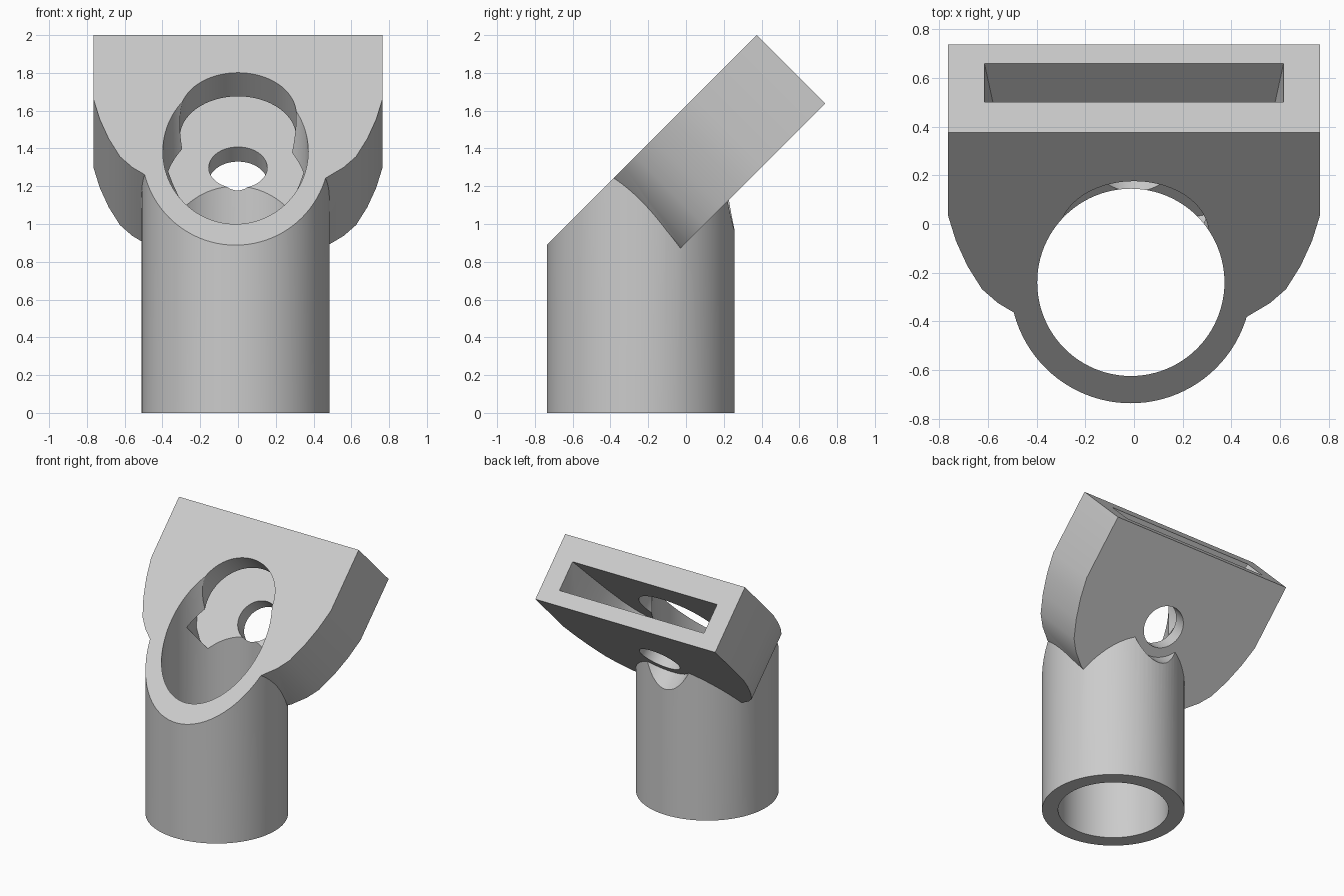
import bpy, bmesh, math
from mathutils import Matrix

cube = bpy.data.objects.get("Cube")
if cube:
    bpy.data.objects.remove(cube, do_unlink=True)

# Material
grey = bpy.data.materials.new("plain_grey")
grey.use_nodes = True
colour = (0.6, 0.6, 0.6, 1)
grey.diffuse_color = colour
grey.node_tree.nodes["Principled BSDF"].inputs["Base Color"].default_value = colour

# The head leans back: its local y runs up the slope, local z out of the front
TILT = Matrix.Rotation(math.radians(45), 4, 'X')
UPRIGHT = Matrix.Identity(4)


def prism(name, outline, low, high, frame=TILT):
    """Extrude a closed outline from low to high along the frame's z."""
    bm = bmesh.new()
    face = bm.faces.new([bm.verts.new((x, y, low)) for x, y in outline])
    grown = bmesh.ops.extrude_face_region(bm, geom=[face])["geom"]
    for v in grown:
        if isinstance(v, bmesh.types.BMVert):
            v.co.z = high
    bmesh.ops.recalc_face_normals(bm, faces=bm.faces)
    bm.transform(frame)
    mesh = bpy.data.meshes.new(name)
    bm.to_mesh(mesh)
    bm.free()
    mesh.materials.append(grey)
    obj = bpy.data.objects.new(name, mesh)
    bpy.context.collection.objects.link(obj)
    return obj


def circle(x, y, radius, count=96):
    steps = [math.tau * i / count for i in range(count)]
    return [(x + radius * math.cos(a), y + radius * math.sin(a)) for a in steps]


def mirrored(half):
    """Close a right-hand half outline, top to bottom centre, over x = 0."""
    return half + [(-x, y) for x, y in reversed(half) if x > 0]


def combine(target, other, operation):
    mod = target.modifiers.new(operation.lower(), 'BOOLEAN')
    mod.operation = operation
    mod.solver = 'EXACT'
    mod.object = other
    bpy.context.view_layer.objects.active = target
    bpy.ops.object.modifier_apply(modifier=mod.name)
    bpy.data.objects.remove(other, do_unlink=True)


TOP, FRONT, BACK = 1.68, 1.149, 0.636
HOLE_Y = 1.09
TUBE = (-0.013, -0.24)

# Upright tube, with the screw-head clearance cut in its back
body = prism("tilted_tube_bracket", circle(*TUBE, 0.497), 0, 1.9, UPRIGHT)
combine(body, prism("screw_clearance", circle(0, HOLE_Y, 0.225), 0.3, 0.75), 'DIFFERENCE')

# Tilted shield-shaped head
head = mirrored([(0.765, TOP), (0.765, 1.2), (0.732, 1.05), (0.685, 0.905),
                 (0.625, 0.77), (0.56, 0.69), (0.465, 0.61), (0.25, 0.5), (0, 0.45)])
combine(body, prism("head", head, BACK, FRONT + 0.1), 'UNION')

# Trim tube and head flush with the sloping front plane
trim = [(-2, -2), (2, -2), (2, 4), (-2, 4)]
combine(body, prism("front_trim", trim, FRONT, 4), 'DIFFERENCE')

# Tube bore, tapered slot, front opening and rear screw hole
slot = mirrored([(0.622, TOP + 0.04), (0.615, TOP), (0.58, 1.453), (0.545, 1.25),
                 (0.5, 1.06), (0.44, 0.92), (0.37, 0.838), (0.28, 0.795), (0, 0.76)])
combine(body, prism("bore", circle(*TUBE, 0.385), -0.5, 3, UPRIGHT), 'DIFFERENCE')
combine(body, prism("slot", slot, 0.746, 0.972), 'DIFFERENCE')
combine(body, prism("front_opening", circle(0, HOLE_Y, 0.308), 0.85, 2), 'DIFFERENCE')
combine(body, prism("screw_hole", circle(0, HOLE_Y, 0.155, 64), 0.5, 0.9), 'DIFFERENCE')

# Smooth the curved walls, keep the cut edges sharp
bpy.ops.object.select_all(action='DESELECT')
body.select_set(True)
bpy.context.view_layer.objects.active = body
bpy.ops.object.shade_smooth_by_angle(angle=math.radians(30))
